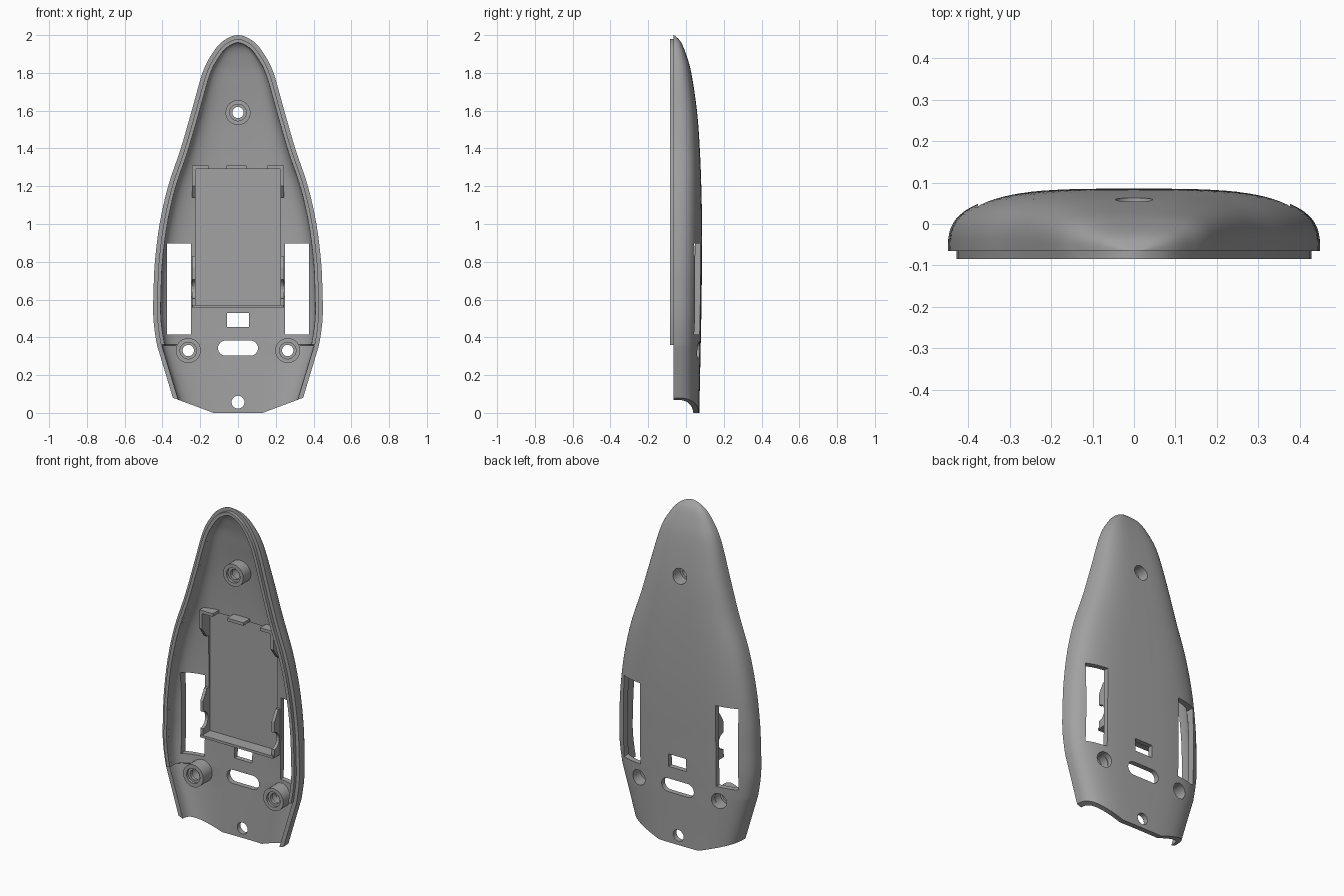
import bpy, bmesh, math
from mathutils import Vector

if "Cube" in bpy.data.objects:
    bpy.data.objects.remove(bpy.data.objects["Cube"])

grey = bpy.data.materials.new("plain grey")
grey.diffuse_color = (0.36, 0.36, 0.36, 1)
grey.use_nodes = True
grey.node_tree.nodes["Principled BSDF"].inputs["Base Color"].default_value = grey.diffuse_color
RIM = -0.065


def finish(name, bm):
    bmesh.ops.recalc_face_normals(bm, faces=bm.faces)
    me = bpy.data.meshes.new(name)
    bm.to_mesh(me)
    bm.free()
    me.materials.append(grey)
    ob = bpy.data.objects.new(name, me)
    bpy.context.collection.objects.link(ob)
    return ob


def prism(name, pts, a, b, axis="y"):
    """Extrude a polygon: (x, z) along y, or (y, z) along x."""
    bm = bmesh.new()
    place = (lambda p, d: (p[0], d, p[1])) if axis == "y" else (lambda p, d: (d, p[0], p[1]))
    f = bm.faces.new([bm.verts.new(place(p, a)) for p in pts])
    ext = bmesh.ops.extrude_face_region(bm, geom=[f])
    move = (0, b - a, 0) if axis == "y" else (b - a, 0, 0)
    bmesh.ops.translate(bm, vec=move, verts=[v for v in ext["geom"] if isinstance(v, bmesh.types.BMVert)])
    return finish(name, bm)


def rect(x0, x1, z0, z1):
    return [(x0, z0), (x1, z0), (x1, z1), (x0, z1)]


def disc(x, z, r, n=32):
    return [(x + r * math.cos(2 * math.pi * i / n), z + r * math.sin(2 * math.pi * i / n)) for i in range(n)]


def slot(z, half, r):
    pts = []
    for side, start in ((1, -90), (-1, 90)):
        for i in range(13):
            a = math.radians(start + i * 15)
            pts.append((side * (half - r) + r * math.cos(a), z + r * math.sin(a)))
    return pts


def activate(ob):
    bpy.ops.object.select_all(action="DESELECT")
    ob.select_set(True)
    bpy.context.view_layer.objects.active = ob


def cut(ob, cutter):
    cutter.hide_render = True
    m = ob.modifiers.new("cut", "BOOLEAN")
    m.operation, m.solver, m.object = "DIFFERENCE", "EXACT", cutter
    activate(ob)
    bpy.ops.object.modifier_apply(modifier=m.name)
    bpy.data.objects.remove(cutter)


def smooth(ob):
    activate(ob)
    bpy.ops.object.shade_smooth_by_angle(angle=math.radians(30))


# Outline stations: half width, height, crest depth
ctrl = [Vector(c) for c in (
    (.428, .355, .078), (.448, .5, .081), (.447, .65, .083), (.44, .8, .085),
    (.415, 1.0, .085), (.37, 1.2, .081), (.303, 1.4, .073), (.245, 1.6, .058),
    (.188, 1.8, .028), (.138, 1.9, .0), (.08, 1.968, -.03), (0, 2, RIM))]
ext = [Vector((.40, .25, .075))] + ctrl + [Vector((-.08, 1.968, -.03))]
rows = [Vector((.302, -.06, .07)), Vector((.345, .08, .072)), Vector((.387, .22, .075)), Vector((.4265, .35, .078))]
LIP_START = len(rows)
for k in range(1, len(ext) - 2):
    p0, p1, p2, p3 = ext[k - 1:k + 3]
    for s in range(6):
        t = s / 6
        rows.append(0.5 * (2 * p1 + (p2 - p0) * t + (2 * p0 - 5 * p1 + 4 * p2 - p3) * t * t
                           + (3 * p1 - p0 - 3 * p2 + p3) * t ** 3))
rows.append(ctrl[-1])


def inset(i, d):
    """Outline station i moved inward by d: (half width, height)."""
    if i == len(rows) - 1:
        return 0.0, 2 - d
    a, b = rows[max(i - 1, 0)], rows[i + 1]
    t = Vector((b.x - a.x, b.y - a.y)).normalized()
    return max(rows[i].x - t.y * d, 0), rows[i].y + t.x * d


# Domed shell with wall thickness
M = 40


def section(bm, w, z, h):
    out = []
    for j in range(M + 1):
        a = math.pi * j / M
        c, s = math.cos(a), max(math.sin(a), 0)
        x = w * math.copysign(abs(c) ** (2 / 3.5), c) if abs(c) > 1e-6 else 0
        out.append(bm.verts.new((x, RIM + h * (s ** (2 / 3) if s > 1e-6 else 0), z)))
    return out


bm = bmesh.new()
outer, inner = [], []
for i, r in enumerate(rows):
    h = r.z - RIM
    outer.append(section(bm, r.x, r.y, h))
    w, z = inset(i, 0.04 if i >= LIP_START else 0.024)
    inner.append(section(bm, w, z, h - 0.03 * min(1, h / 0.1)))
for i in range(len(rows) - 1):
    for g in (outer, inner):
        for j in range(M):
            bm.faces.new((g[i][j], g[i][j + 1], g[i + 1][j + 1], g[i + 1][j]))
    for j in (0, M):
        bm.faces.new((outer[i][j], outer[i + 1][j], inner[i + 1][j], inner[i][j]))
for j in range(M):
    bm.faces.new((outer[0][j], outer[0][j + 1], inner[0][j + 1], inner[0][j]))
bmesh.ops.remove_doubles(bm, verts=bm.verts, dist=1e-5)
shell = finish("shell", bm)

# Shell openings: bottom trim, tray pocket, side windows, slots and holes
cut(shell, prism("trim", [(-.6, -.2), (.6, -.2), (.6, .175), (.345, .08), (.13, 0),
                          (-.13, 0), (-.345, .08), (-.6, .175)], -.3, .3))
cut(shell, prism("pocket", rect(-.225, .225, .57, 1.29), -.03, .06))
for s in (-1, 1):
    cut(shell, prism("window", rect(min(s * .249, s * .376), max(s * .249, s * .376), .415, .897), -.03, .3))
cut(shell, prism("switch_hole", rect(-.058, .058, .455, .53), -.03, .3))
cut(shell, prism("slot_hole", slot(.343, .106, .04), -.03, .3))
cut(shell, prism("cord_hole", disc(0, .057, .034), -.03, .3))
bosses = [(0, 1.59, .045), (-.263, .33, .04), (.263, .33, .04)]
for x, z, _ in bosses:
    cut(shell, prism("screw_hole", disc(x, z, .045), -.03, .3))
smooth(shell)

# Raised lip along the rim
bm = bmesh.new()
path = [(i, 1) for i in range(LIP_START, len(rows))] + [(i, -1) for i in range(len(rows) - 2, LIP_START - 1, -1)]
rings = []
for i, s in path:
    (wo, zo), (wi, zi) = inset(i, .021), inset(i, .0399)
    rings.append([bm.verts.new(p) for p in ((s * wo, -.085, zo), (s * wi, -.085, zi),
                                            (s * wi, -.06, zi), (s * wo, -.06, zo))])
for a, b in zip(rings, rings[1:]):
    for k in range(4):
        bm.faces.new((a[k], a[(k + 1) % 4], b[(k + 1) % 4], b[k]))
bm.faces.new(rings[0])
bm.faces.new(rings[-1])
smooth(finish("rim_lip", bm))

# Screw bosses: recessed front, narrow throat, wide back bore
for x, z, end in bosses:
    boss = prism("screw_boss", disc(x, z, .066), -.045, end)
    cut(boss, prism("recess", disc(x, z, .044), -.1, -.03))
    cut(boss, prism("throat", disc(x, z, .03), -.1, .1))
    cut(boss, prism("bore", disc(x, z, .045), -.01, .1))
    smooth(boss)

# Tray: bottom wall, notched side walls, top tabs and corner brackets
prism("tray_bottom_wall", rect(-.24, .24, .555, .57), -.015, .065)
notch = [(-.005 + .045 * math.sin(math.pi * k / 12), .655 - .05 * math.cos(math.pi * k / 12)) for k in range(13)]
side = [(.064, .56), (-.005, .56)] + notch + [(-.005, .77), (.03, .83), (.064, .83)]
bracket = [(.06, 1.14), (.03, 1.14), (-.015, 1.2), (-.015, 1.31), (.06, 1.31)]
for s in (-1, 1):
    prism("tray_side_wall", side, s * .225, s * .243, "x")
    prism("tray_corner_bracket", bracket, s * .225, s * .243, "x")
    prism("tray_corner_tab", rect(min(s * .155, s * .243), max(s * .155, s * .243), 1.292, 1.31), -.015, .06)
prism("tray_centre_tab", rect(-.06, .045, 1.292, 1.31), -.015, .06)
